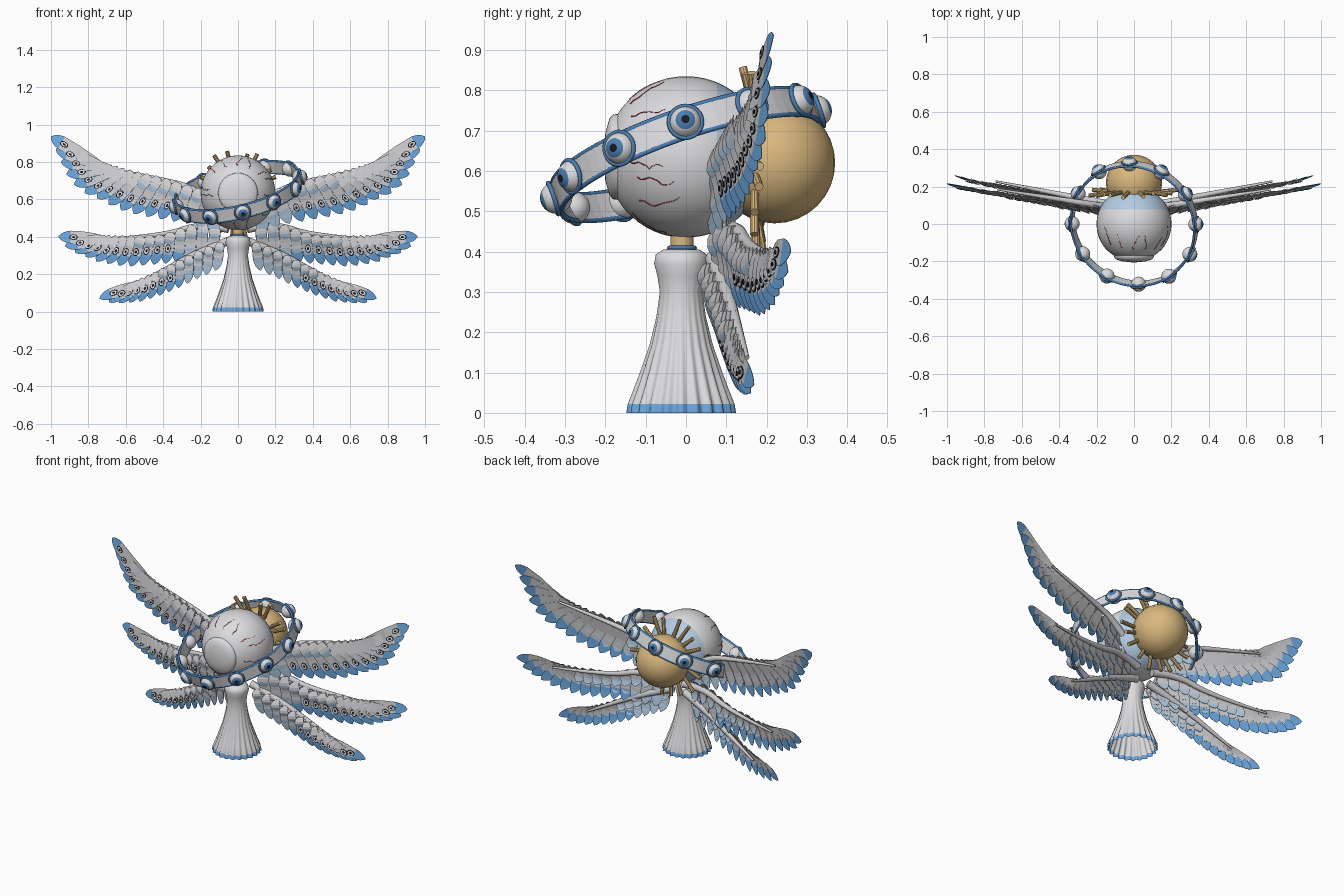
import bpy, bmesh, math, random
from mathutils import Vector, Matrix

random.seed(4)
cube = bpy.data.objects.get("Cube")
if cube:
    bpy.data.objects.remove(cube, do_unlink=True)


def material(name, r, g, b):
    m = bpy.data.materials.new(name)
    m.use_nodes = True
    m.diffuse_color = (r, g, b, 1)
    bsdf = next(n for n in m.node_tree.nodes if n.type == 'BSDF_PRINCIPLED')
    bsdf.inputs["Base Color"].default_value = (r, g, b, 1)
    return m


white = material("porcelain", .72, .72, .74)
grey = material("feather_grey", .62, .62, .64)
sky = material("sky_blue", .15, .38, .72)
pale = material("pale_blue", .45, .6, .76)
deep = material("deep_blue", .07, .21, .45)
gold = material("gold", .7, .48, .21)
red = material("vein_red", .42, .03, .05)
black = material("black", .01, .01, .015)


def add_mesh(name, verts, faces, mats, index, smooth=False, place=Matrix()):
    me = bpy.data.meshes.new(name)
    me.from_pydata([tuple(v) for v in verts], [], faces)
    for m in mats:
        me.materials.append(m)
    for p, i in zip(me.polygons, index):
        p.material_index = i
        p.use_smooth = smooth
    bm = bmesh.new()
    bm.from_mesh(me)
    bmesh.ops.remove_doubles(bm, verts=bm.verts, dist=1e-5)
    bm.to_mesh(me)
    bm.free()
    ob = bpy.data.objects.new(name, me)
    ob.matrix_world = place
    bpy.context.collection.objects.link(ob)
    return ob


def lathe(name, profile, mats, rule=lambda z: 0, segs=32, place=Matrix(), smooth=True,
          flute=lambda a, z: 1):
    """Spin (radius, height) points, listed from low to high, round z."""
    verts, faces, index = [], [], []
    for r, z in profile:
        for j in range(segs):
            a = math.tau * j / segs
            k = r * flute(a, z)
            verts.append((k * math.cos(a), k * math.sin(a), z))
    for i in range(len(profile) - 1):
        for j in range(segs):
            n = (j + 1) % segs
            faces.append((i * segs + j, i * segs + n, (i + 1) * segs + n, (i + 1) * segs + j))
            index.append(rule((profile[i][1] + profile[i + 1][1]) / 2))
    return add_mesh(name, verts, faces, mats, index, smooth, place)


def arc(r, n):
    return [(r * math.sin(math.pi * i / n), -r * math.cos(math.pi * i / n)) for i in range(n + 1)]


def torus(name, major, minor, mat, place, segs=24):
    prof = [(major + minor * math.cos(math.tau * i / 8), minor * math.sin(math.tau * i / 8))
            for i in range(9)]
    return lathe(name, prof, [mat], segs=segs, place=place)


def tube(name, points, radii, mat, bevel, kind='POLY'):
    cu = bpy.data.curves.new(name, 'CURVE')
    cu.dimensions = '3D'
    cu.bevel_depth = bevel
    cu.bevel_resolution = 2
    cu.use_fill_caps = True
    sp = cu.splines.new(kind)
    sp.points.add(len(points) - 1)
    for p, co, r in zip(sp.points, points, radii):
        p.co = (*co, 1)
        p.radius = r
    if kind == 'NURBS':
        sp.use_endpoint_u = True
        sp.order_u = 3
    cu.materials.append(mat)
    ob = bpy.data.objects.new(name, cu)
    bpy.context.collection.objects.link(ob)
    return ob


def aim(pos, direction):
    q = Vector((0, 0, 1)).rotation_difference(Vector(direction))
    return Matrix.Translation(pos) @ q.to_matrix().to_4x4()


# Pleated gown with a coloured hem, and its collar
gown = [(.131, 0), (.128, .022), (.114, .06), (.1, .1), (.077, .17), (.061, .24), (.053, .3),
        (.059, .34), (.067, .37), (.063, .393), (.045, .405), (.025, .407)]
lathe("gown", gown, [white, sky], lambda z: int(z < .02), 132, Matrix.Translation((0, -.012, 0)),
      flute=lambda a, z: 1 + .05 * max(0, 1 - z / .33) * math.cos(22 * a))
lathe("neck", [(.029, .39), (.029, .46)], [gold], segs=20, place=Matrix.Translation((0, -.01, 0)))
torus("collar", .031, .006, deep, Matrix.Translation((0, -.01, .409)))

# Great eyeball with its raised front disc; heights run toward the front
eye_center = Vector((0, 0, .635))
facing = aim(eye_center, (0, -1, 0))
lathe("eyeball", arc(.2, 40), [white, pale], lambda h: int(h < -.08), 48, facing)
lathe("cornea", [(.107, .165), (.105, .181), (.095, .19), (.06, .2), (0, .206)], [white],
      segs=40, place=facing)

# Veins creeping over the eyeball
for i in range(15):
    az = math.tau * (i + random.uniform(-.3, .3)) / 15
    polar = random.uniform(.75, 1.0)
    pts = []
    for s in range(10):
        d = Vector((math.sin(polar) * math.cos(az), -math.cos(polar), math.sin(polar) * math.sin(az)))
        pts.append(eye_center + d * .2)
        polar += random.uniform(.03, .08)
        az += random.uniform(-.05, .05)
    tube("vein", pts, [1 - s * .07 for s in range(10)], red, .0018)

# Golden orb behind, with a crown of pegs
orb = Vector((0, .22, .62))
lathe("golden_orb", arc(.15, 16), [gold], segs=24, place=aim(orb, (0, 1, 0)))
for i in range(18):
    a = math.tau * (i + random.uniform(-.25, .25)) / 18
    d = Vector((math.cos(a), random.uniform(-.15, .1) - .15 * math.sin(a), math.sin(a))).normalized()
    length = random.uniform(.09, .125)
    lathe("crown_peg", [(0, 0), (.011, 0), (.011, length), (0, length)], [gold], segs=10, smooth=False,
          place=aim((.12 * math.cos(a), .17, .63 + .12 * math.sin(a)), d))

# Tilted halo band with rims and twelve small eyes
R = .338
halo = aim((0, 0, .641), Vector((-.24, -.35, 1)).normalized())
lathe("halo_band", [(R - .005, -.034), (R + .005, -.034), (R + .005, .034), (R - .005, .034),
                    (R - .005, -.034)], [white], segs=72, place=halo, smooth=False)
for h in (-.035, .035):
    torus("halo_rim", R, .0065, deep, halo @ Matrix.Translation((0, 0, h)), 72)
ball = arc(.04, 24)
for i in range(12):
    a = math.radians(i * 30 - 88)
    d = Vector((math.cos(a), math.sin(a), 0))
    lathe("halo_eye", ball, [white, deep, black],
          lambda h: 2 if h > .0385 else 1 if h > .033 else 0, 24, halo @ aim(d * (R + .002), d))
    torus("halo_eyelid", .041, .0055, deep, halo @ aim(d * (R + .01), d))


# Wings: feathers run from an arm line to a tip line, both drawn as (x, z)
def along(points, u):
    pts = [Vector(p) for p in points]
    dist = u * sum((b - a).length for a, b in zip(pts, pts[1:]))
    for a, b in zip(pts, pts[1:]):
        step = (b - a).length
        if dist <= step:
            return a.lerp(b, dist / step)
        dist -= step
    return pts[-1]


# Feather outline: shaft share and width share; the tip starts at .8
SHAPE = [(0, .45), (.15, .7), (.5, .95), (.8, 1), (.87, .88), (.93, .65), (.97, .38), (1, .05)]


def wing(name, arm, tips, count, y0, slope, half, back_first):
    verts, faces, index = [], [], []

    def face(points, mat):
        faces.append(tuple(range(len(verts), len(verts) + len(points))))
        verts.extend(points)
        index.append(mat)

    def feather(root, tip, w, shift, tip_mat, tip_start, eye):
        axis = tip - root
        side = Vector((-axis.y, axis.x)).normalized()

        def at(t, s, lift=0):
            p = root + axis * t + side * s * w
            bow = .012 * math.sin(math.pi * t)
            return (p.x, y0 + slope * p.x + shift - bow - lift + s * .005, p.y)

        for (t0, w0), (t1, w1) in zip(SHAPE, SHAPE[1:]):
            ramp = lambda t: 1 - (1 - t) * (1 - tip_start) / .2 if t >= .8 else t * tip_start / .8
            a, b = ramp(t0), ramp(t1)
            face([at(a, -w0), at(b, -w1), at(b, w1), at(a, w0)], tip_mat if t0 >= .8 else 0)
        if eye:
            # Painted eye: thin dark almond outline, light inset, dark pupil
            mid = tip_start - .016 / axis.length
            for size, lift, mat in ((1, .009, 3), (.78, .0105, 4), (.36, .012, 3)):
                ring = [math.tau * k / 12 for k in range(12)]
                face([at(mid + .023 * size * math.cos(q) / axis.length,
                         .015 * size * math.sin(q) / w, lift) for q in ring], mat)

    # (length share, width share, y shift, tip colour, tip length, first feather, painted eyes)
    layers = [(1, 1, 0, 1, .065, 0, True), (.6, .9, -.009, 2, .016, 1, False),
              (.8, .9, -.005, 2, .04, count * 2 // 3, False),
              (.4, .9, -.017, 2, .04, count // 2, False),
              (.5, .9, .012, 2, .04, back_first, False)]
    for share, wide, shift, tip_mat, tip_size, first, eyes in layers:
        for i in range(first, count):
            u = i / (count - 1)
            root = along(arm, 1 - .9 * u ** 1.5)
            end = along(tips, u)
            tip = root.lerp(end, share)
            length = (tip - root).length
            # Innermost feathers fade to pale tips
            feather(root, tip, half * wide, shift, 2 if end.x < .3 else tip_mat,
                    1 - min(.4, tip_size / length), eyes and end.x > .33)
    ob = add_mesh(name, verts, faces, [grey, sky, pale, black, white], index)
    solid = ob.modifiers.new("thickness", 'SOLIDIFY')
    solid.thickness = .0015
    solid.offset = 0
    ob.modifiers.new("mirror", 'MIRROR')
    # Tapering arm along the back of each wing
    for label, sx in (("left", 1), ("right", -1)):
        pts = [(sx * x, y0 + slope * x + .012, z - .008) for x, z in arm]
        tube(f"{name}_{label}_arm", pts, [1.3, 1.1, .8, .35], grey, .017, 'NURBS')


wing("upper_wing", [(.05, .52), (.2, .655), (.4, .715), (.73, .78)],
     [(1, .935), (.97, .86), (.93, .76), (.89, .69), (.82, .635), (.74, .6), (.67, .56),
      (.59, .53), (.5, .51), (.39, .49), (.27, .47), (.14, .42)], 16, .055, .162, .037, 12)
wing("middle_wing", [(.05, .45), (.2, .48), (.4, .41), (.74, .395)],
     [(.96, .40), (.93, .355), (.89, .325), (.83, .3), (.75, .265), (.6, .24), (.47, .25),
      (.35, .26), (.14, .26)], 15, .068, .2, .034, 6)
wing("lower_wing", [(.04, .39), (.2, .33), (.36, .25), (.56, .145)],
     [(.74, .07), (.69, .05), (.62, .045), (.52, .055), (.42, .085), (.31, .13), (.23, .17),
      (.12, .22)], 13, .05, .16, .029, 7)
